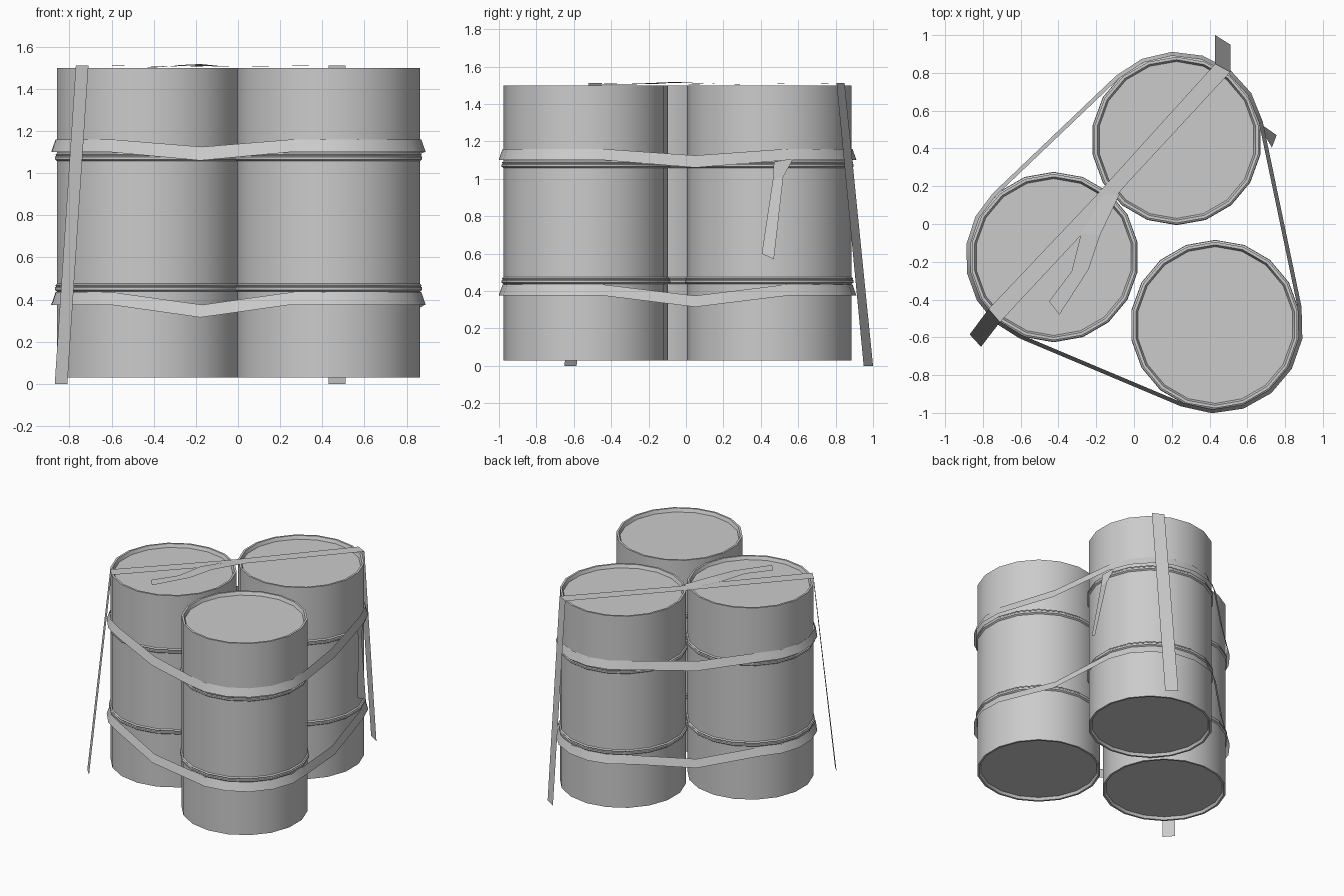
import bpy
import math
from mathutils import Vector

cube = bpy.data.objects.get("Cube")
if cube:
    bpy.data.objects.remove(cube)

grey = bpy.data.materials.new("plain grey")
grey.use_nodes = True
grey.diffuse_color = (0.6, 0.6, 0.6, 1)
grey.node_tree.nodes["Principled BSDF"].inputs["Base Color"].default_value = (0.6, 0.6, 0.6, 1)


def make(name, verts, faces, smooth=True):
    mesh = bpy.data.meshes.new(name)
    mesh.from_pydata(verts, [], faces)
    mesh.materials.append(grey)
    obj = bpy.data.objects.new(name, mesh)
    bpy.context.collection.objects.link(obj)
    if smooth:
        bpy.ops.object.select_all(action='DESELECT')
        obj.select_set(True)
        bpy.context.view_layer.objects.active = obj
        bpy.ops.object.shade_smooth_by_angle(angle=math.radians(30))
    return obj


def ribbon(name, left, right, closed=False, smooth=False):
    """Flat webbing between two matching edge paths."""
    n = len(left)
    spans = n if closed else n - 1
    faces = [(i, (i + 1) % n, n + (i + 1) % n, n + i) for i in range(spans)]
    return make(name, list(left) + list(right), faces, smooth)


# Barrel profile (radius, height): recessed base, two ribs, recessed lid
SIDES = 18
R = 0.44
PROFILE = [(0.415, 0.05), (0.425, 0.03), (R, 0.03)]
for rib in (0.455, 1.075):
    PROFILE += [(R, rib - 0.018), (0.451, rib - 0.01), (0.451, rib + 0.002),
                (0.445, rib + 0.007), (0.449, rib + 0.013), (R, rib + 0.02)]
PROFILE += [(R, 1.50), (0.425, 1.50), (0.415, 1.475)]


def barrel(name, cx, cy):
    verts, faces = [], []
    for r, z in PROFILE:
        for i in range(SIDES):
            a = math.pi / 2 + math.tau * i / SIDES
            verts.append((cx + r * math.cos(a), cy + r * math.sin(a), z))
    for k in range(len(PROFILE) - 1):
        for i in range(SIDES):
            j = (i + 1) % SIDES
            faces.append((k * SIDES + i, k * SIDES + j,
                          (k + 1) * SIDES + j, (k + 1) * SIDES + i))
    last = (len(PROFILE) - 1) * SIDES
    faces.append(tuple(reversed(range(SIDES))))
    faces.append(tuple(range(last, last + SIDES)))
    make(name, verts, faces)


# Counter-clockwise order round the group
centres = [Vector((0.43, -0.535)), Vector((0.225, 0.445)), Vector((-0.425, -0.175))]
for name, c in zip(("front_barrel", "back_barrel", "side_barrel"), centres):
    barrel(name, c.x, c.y)


def outward_angle(a, b):
    d = b - a
    return math.atan2(-d.x, d.y)


def belt_path(radius, z, sag):
    """Taut loop round all barrels that dips halfway along each free span."""
    path = []
    for i, c in enumerate(centres):
        nxt = centres[(i + 1) % 3]
        start = outward_angle(centres[i - 1], c)
        end = outward_angle(c, nxt)
        sweep = (end - start) % math.tau
        steps = max(3, round(sweep / math.radians(20)))
        for s in range(steps + 1):
            a = start + sweep * s / steps
            path.append((c.x + radius * math.cos(a), c.y + radius * math.sin(a), z))
        mid = (c + nxt) / 2 + radius * Vector((math.cos(end), math.sin(end)))
        path.append((mid.x, mid.y, z - sag))
    return path


# Belts: flared at the lower edge
for name, low, high in (("lower_belt", 0.375, 0.435), ("upper_belt", 1.10, 1.16)):
    ribbon(name, belt_path(0.467, low, 0.06 if low < 1 else 0.04),
           belt_path(0.446, high, 0.06 if low < 1 else 0.035), closed=True, smooth=True)

# Strap across the lids with both ends hanging to the ground
ribbon("lid_strap",
       [(-0.87, -0.585, 0), (-0.77, -0.45, 1.512), (-0.22, 0.13, 1.505),
        (-0.13, 0.23, 1.505), (0.43, 0.848, 1.512), (0.43, 1.0, 0)],
       [(-0.81, -0.65, 0), (-0.71, -0.52, 1.512), (-0.16, 0.07, 1.505),
        (-0.05, 0.2, 1.505), (0.51, 0.805, 1.512), (0.51, 0.95, 0)])

# Loose tail lying on the side barrel
ribbon("loose_lid_tail",
       [(-0.16, 0.16, 1.508), (-0.28, -0.05, 1.513), (-0.33, -0.25, 1.506), (-0.45, -0.41, 1.502)],
       [(-0.08, 0.15, 1.508), (-0.18, -0.06, 1.518), (-0.24, -0.24, 1.51), (-0.395, -0.48, 1.502)])

# Loose tail hanging from the upper belt
ribbon("loose_belt_tail",
       [(0.685, 0.47, 1.09), (0.695, 0.465, 1.0), (0.73, 0.405, 0.6)],
       [(0.66, 0.575, 1.11), (0.685, 0.52, 1.01), (0.755, 0.47, 0.57)])
